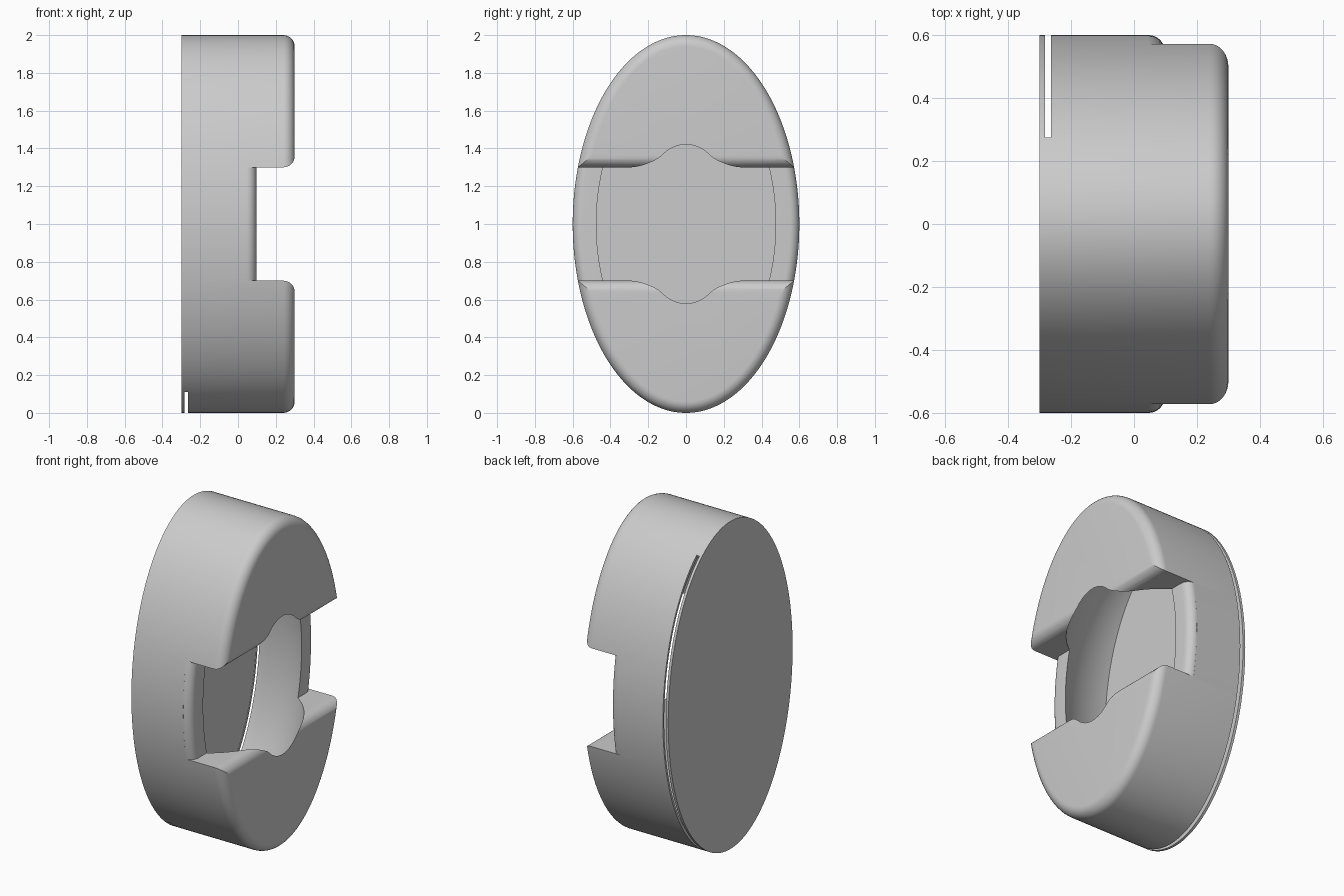
import bpy
import bmesh
from math import sin, cos, pi, atan2, radians

if "Cube" in bpy.data.objects:
    bpy.data.objects.remove(bpy.data.objects["Cube"], do_unlink=True)

HALF_W, HALF_H, MID = 0.6, 1.0, 1.0
BACK, FRONT, RIM = -0.3, 0.3, 0.097
FLOOR = -0.285
N = 160

grey = bpy.data.materials.new("light_grey")
grey.use_nodes = True
colour = (0.6, 0.6, 0.6, 1)
grey.diffuse_color = colour
grey.node_tree.nodes["Principled BSDF"].inputs["Base Color"].default_value = colour


def ellipse(scale=1.0, inset=0.0):
    """Outline in y and z, pulled in along its normal by inset."""
    pts = []
    for i in range(N):
        a = 2 * pi * i / N
        ny, nz = cos(a) / HALF_W, sin(a) / HALF_H
        size = (ny * ny + nz * nz) ** 0.5
        pts.append((scale * HALF_W * cos(a) - inset * ny / size,
                    scale * HALF_H * sin(a) - inset * nz / size))
    return pts


def loft(name, sections):
    """Closed solid through (x, outline) sections."""
    bm = bmesh.new()
    rings = [[bm.verts.new((x, y, MID + z)) for y, z in pts] for x, pts in sections]
    for low, high in zip(rings, rings[1:]):
        for i in range(len(low)):
            j = (i + 1) % len(low)
            bm.faces.new((low[i], low[j], high[j], high[i]))
    bm.faces.new(rings[0][::-1])
    bm.faces.new(rings[-1])
    bmesh.ops.recalc_face_normals(bm, faces=bm.faces)
    mesh = bpy.data.meshes.new(name)
    bm.to_mesh(mesh)
    bm.free()
    mesh.materials.append(grey)
    obj = bpy.data.objects.new(name, mesh)
    bpy.context.collection.objects.link(obj)
    return obj


def rounded_slab(name, x0, x1, radius, steps=8):
    sections = [(x0, ellipse())]
    for k in range(steps + 1):
        a = pi / 2 * k / steps
        sections.append((x1 - radius + radius * sin(a),
                         ellipse(inset=radius * (1 - cos(a)))))
    return loft(name, sections)


def cut(target, cutter):
    bpy.context.view_layer.objects.active = target
    mod = target.modifiers.new("cut", 'BOOLEAN')
    mod.operation = 'DIFFERENCE'
    mod.solver = 'EXACT'
    mod.object = cutter
    bpy.ops.object.modifier_apply(modifier=mod.name)
    bpy.data.objects.remove(cutter, do_unlink=True)


# Oval body with a rounded front edge
body = rounded_slab("oval_housing", BACK, FRONT, 0.06)

# Cross channel with flared lips, leaving a rounded rim at its bottom
def channel_section(x, half):
    return (x, [(-1, -half), (1, -half), (1, half), (-1, half)])

sections = [channel_section(0.05, 0.3)]
for k in range(9):
    a = pi / 2 * k / 8
    sections.append(channel_section(0.24 + 0.06 * sin(a), 0.3 + 0.06 * (1 - cos(a))))
sections.append(channel_section(0.4, 0.36))
channel = loft("channel_cutter", sections)
cut(channel, rounded_slab("rim_cutter", -0.4, RIM, 0.05))
cut(body, channel)

# Domed hollow that breaks through the front
sections = []
for k in range(41):
    a = radians(88) * k / 40
    sections.append((FLOOR + 0.648 * sin(a), ellipse(0.98 * cos(a))))
cut(body, loft("dome_cutter", sections))

# Thin half-round slot just above the back plate
tilt = atan2(0.89, 0.275)
half = [(1.5 * cos(tilt - pi * i / 24), 1.5 * sin(tilt - pi * i / 24)) for i in range(25)]
cut(body, loft("slot_cutter", [(-0.2835, half), (-0.264, half)]))

# Smooth curves, keep sharp edges
bpy.ops.object.select_all(action='DESELECT')
body.select_set(True)
bpy.context.view_layer.objects.active = body
bpy.ops.object.shade_smooth_by_angle(angle=radians(25))
